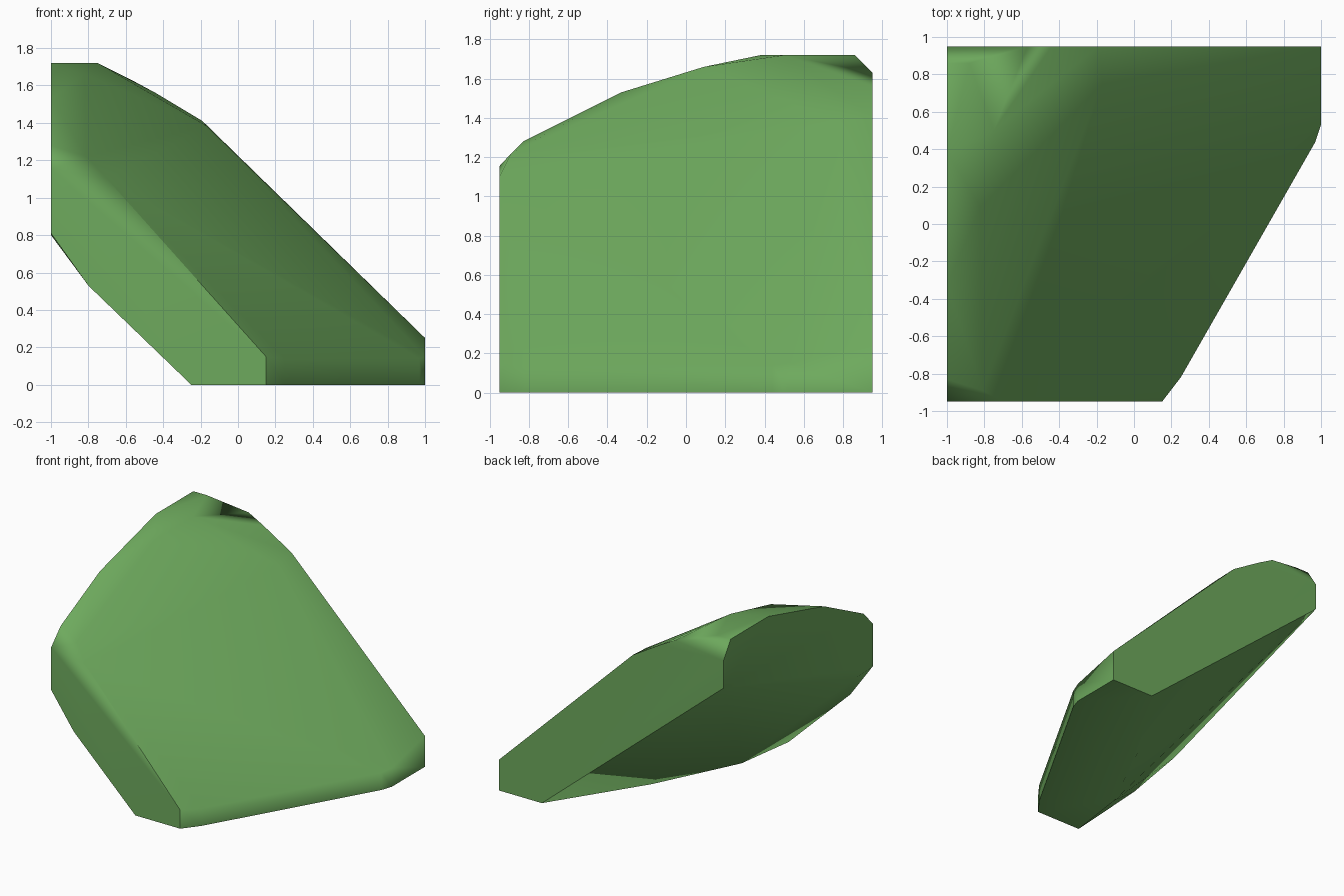
import bpy
import bmesh
import math

# Remove the default object
cube = bpy.data.objects.get("Cube")
if cube:
    bpy.data.objects.remove(cube, do_unlink=True)

BACK, FRONT = 0.95, -0.95

# Corner profiles of the flat sides of the stone
front_face = [(x, FRONT, z) for x, z in (
    (-1, 0.81), (-0.8, 0.53), (-0.25, 0), (0.15, 0), (0.15, 0.15),
    (-0.7, 1.1), (-1, 1.155))]
back_face = [(x, BACK, z) for x, z in (
    (0.62, 0), (1, 0), (1, 0.25), (-0.19, 1.41), (-0.44, 1.56),
    (-0.57, 1.63), (-1, 1.58), (-1, 1.36))]
side_face = [(-1, y, z) for y, z in (
    (0.86, 1.72), (0.38, 1.72), (-0.33, 1.53), (-0.83, 1.28), (-0.71, 0.80))]
base_face = [(x, y, 0) for x, y in (
    (-0.18, -0.45), (0.15, 0.22), (0.25, -0.82), (0.97, 0.44), (1, 0.53))]
# Upper rim of the low wall, and the worn crown
wall_rim = [(0.25, -0.82, 0.14), (0.97, 0.44, 0.14), (1, 0.53, 0.15)]
crown = [(-0.88, 0.86, 1.72), (-0.75, 0.5, 1.72), (-0.82, 0.09, 1.66),
         (-0.81, -0.89, 1.22), (-0.7, -0.1, 1.46), (-0.17, 0.75, 1.385)]

# Wrap the corners in a convex solid
bm = bmesh.new()
for co in front_face + back_face + side_face + base_face + wall_rim + crown:
    bm.verts.new(co)
hull = bmesh.ops.convex_hull(bm, input=bm.verts[:])
inside = {g for g in hull["geom_interior"] + hull["geom_unused"]
          if isinstance(g, bmesh.types.BMVert)}
bmesh.ops.delete(bm, geom=list(inside), context="VERTS")
bmesh.ops.dissolve_limit(bm, angle_limit=math.radians(2),
                         verts=bm.verts[:], edges=bm.edges[:])
bmesh.ops.recalc_face_normals(bm, faces=bm.faces[:])

mesh = bpy.data.meshes.new("mossy_rock")
bm.to_mesh(mesh)
bm.free()
rock = bpy.data.objects.new("mossy_rock", mesh)
bpy.context.collection.objects.link(rock)

# Moss green material
green = bpy.data.materials.new("moss_green")
color = (0.155, 0.40, 0.11, 1)
green.diffuse_color = color
green.use_nodes = True
shader = next(n for n in green.node_tree.nodes if n.type == "BSDF_PRINCIPLED")
shader.inputs["Base Color"].default_value = color
mesh.materials.append(green)

# Soft worn ridges, crisp main corners
bpy.ops.object.select_all(action="DESELECT")
rock.select_set(True)
bpy.context.view_layer.objects.active = rock
bpy.ops.object.shade_smooth_by_angle(angle=math.radians(50))
weighted = rock.modifiers.new("weighted_normals", "WEIGHTED_NORMAL")
weighted.keep_sharp = True
